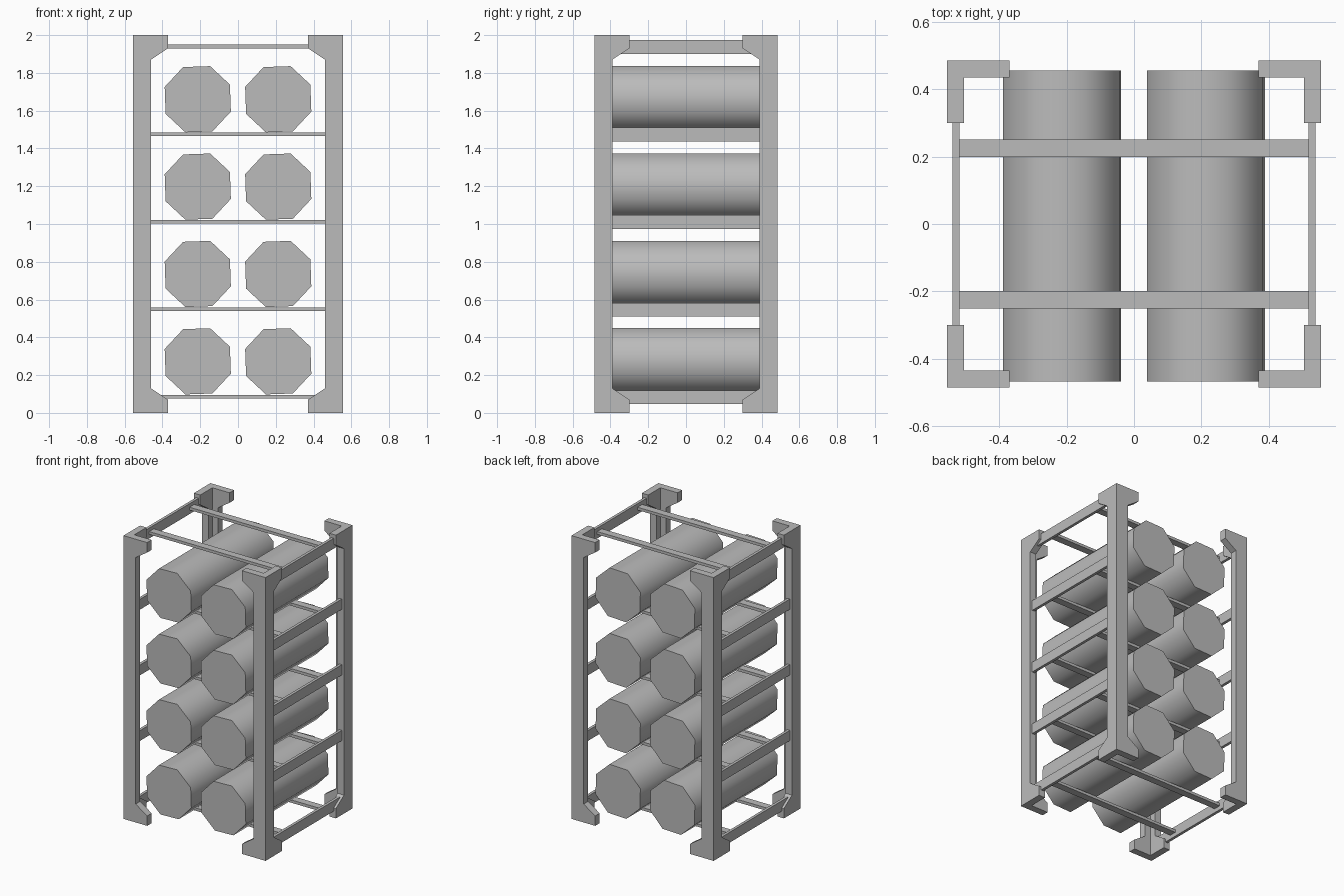
import bpy
import bmesh
import math
from mathutils import Matrix, Vector

cube = bpy.data.objects.get("Cube")
if cube:
    bpy.data.objects.remove(cube, do_unlink=True)

grey = bpy.data.materials.new("plain_grey")
grey.use_nodes = True
grey.diffuse_color = (0.5, 0.5, 0.5, 1)
grey.node_tree.nodes["Principled BSDF"].inputs["Base Color"].default_value = (0.5, 0.5, 0.5, 1)


def finish(name, bm):
    bmesh.ops.recalc_face_normals(bm, faces=bm.faces[:])
    mesh = bpy.data.meshes.new(name)
    bm.to_mesh(mesh)
    bm.free()
    mesh.materials.append(grey)
    obj = bpy.data.objects.new(name, mesh)
    bpy.context.collection.objects.link(obj)
    return obj


def box(name, centre, size):
    bm = bmesh.new()
    bmesh.ops.create_cube(bm, size=1)
    bmesh.ops.scale(bm, vec=size, verts=bm.verts[:])
    bmesh.ops.translate(bm, vec=centre, verts=bm.verts[:])
    return finish(name, bm)


def plate(bm, points, offset):
    face = bm.faces.new([bm.verts.new(p) for p in points])
    out = bmesh.ops.extrude_face_region(bm, geom=[face])
    verts = [g for g in out["geom"] if isinstance(g, bmesh.types.BMVert)]
    bmesh.ops.translate(bm, vec=offset, verts=verts)


# Angle-section corner posts, flared at both ends
HALF_X, HALF_Y, THICK = 0.555, 0.485, 0.05
ARM, FLARE = 0.095, 0.185


def flared_profile(outer):
    tip, inner = outer - FLARE, outer - ARM
    return [(outer, 0), (tip, 0), (tip, 0.07), (inner, 0.13),
            (inner, 1.87), (tip, 1.93), (tip, 2), (outer, 2)]


for sx, side in ((1, "left"), (-1, "right")):
    for sy, end in ((-1, "front"), (1, "back")):
        bm = bmesh.new()
        plate(bm, [(sx * a, sy * HALF_Y, z) for a, z in flared_profile(HALF_X)],
              Vector((0, -sy * THICK, 0)))
        plate(bm, [(sx * HALF_X, sy * a, z) for a, z in flared_profile(HALF_Y)],
              Vector((-sx * THICK, 0, 0)))
        finish(f"{end}_{side}_post", bm)

# Side rails and cross bars, five levels
for level in range(5):
    lift = level * 0.4635
    for sx, side in ((1, "left"), (-1, "right")):
        box(f"{side}_rail_{level + 1}", (sx * 0.528, 0, 0.083 + lift), (0.02, 0.88, 0.073))
    for sy, end in ((-1, "front"), (1, "back")):
        box(f"{end}_cross_bar_{level + 1}", (0, sy * 0.225, 0.085 + lift), (1.04, 0.052, 0.02))

# Eight-sided canisters lying front to back, two per shelf
for row in range(4):
    for sx, side in ((1, "left"), (-1, "right")):
        bm = bmesh.new()
        bmesh.ops.create_cone(bm, cap_ends=True, segments=8, radius1=0.187,
                              radius2=0.187, depth=0.922)
        turn = Matrix.Rotation(math.radians(90), 4, 'X') @ Matrix.Rotation(math.radians(24.5), 4, 'Z')
        bmesh.ops.transform(bm, matrix=turn, verts=bm.verts[:])
        bmesh.ops.translate(bm, vec=(sx * 0.213, -0.006, 0.273 + row * 0.4625), verts=bm.verts[:])
        canister = finish(f"{side}_canister_{row + 1}", bm)
        bpy.ops.object.select_all(action='DESELECT')
        canister.select_set(True)
        bpy.context.view_layer.objects.active = canister
        bpy.ops.object.shade_smooth_by_angle(angle=math.radians(60))
